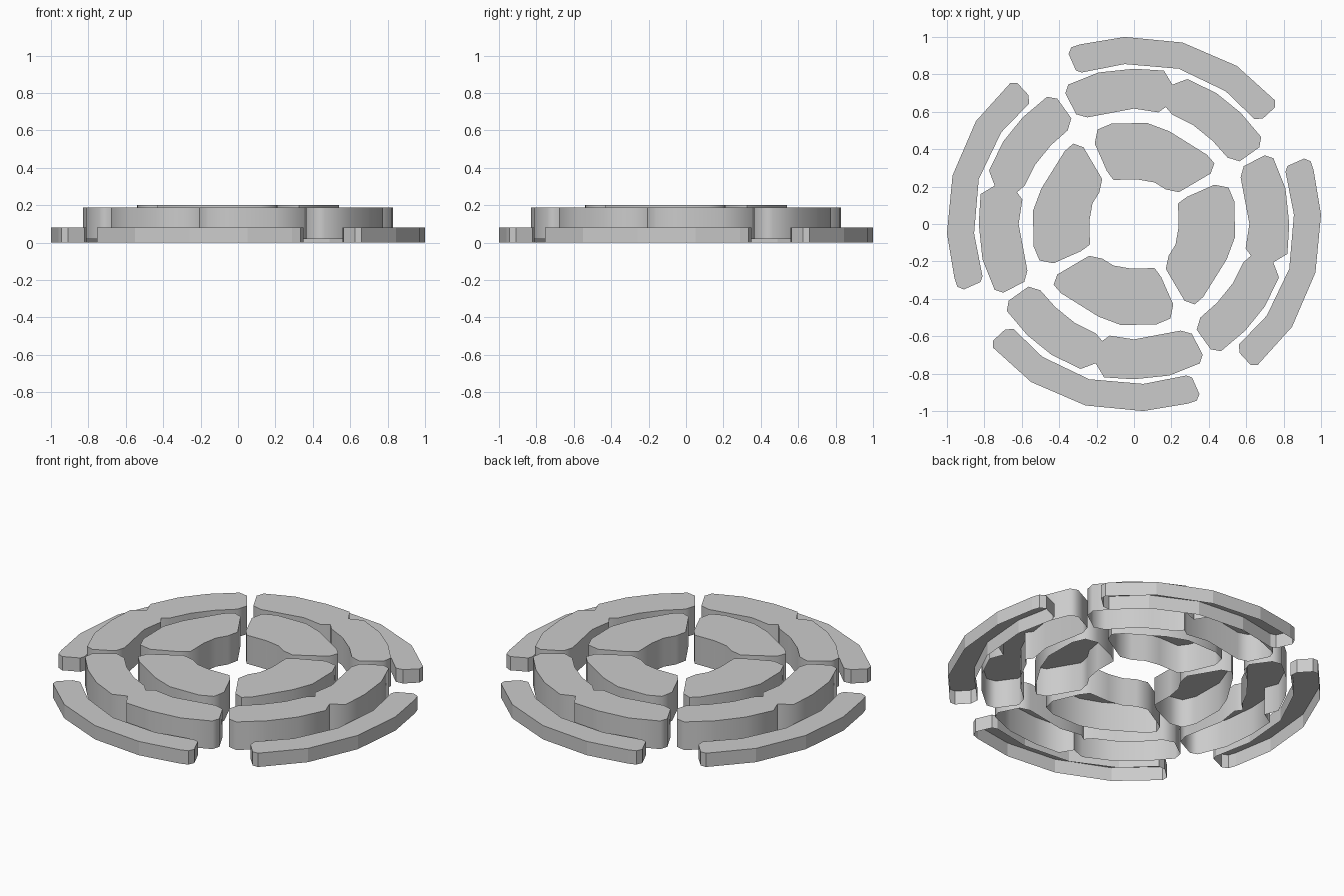
import bpy, bmesh, math

cube = bpy.data.objects.get("Cube")
if cube:
    bpy.data.objects.remove(cube)

# Single grey material
grey = bpy.data.materials.new("plain grey")
grey.use_nodes = True
colour = (0.6, 0.6, 0.6, 1)
grey.diffuse_color = colour
grey.node_tree.nodes["Principled BSDF"].inputs["Base Color"].default_value = colour

# Outlines of the back segment of each ring, clockwise from its left end (x, y)
OUTER = [(-.35, .91), (-.335, .945), (-.29, .96), (-.05, 1.0), (.26, .97), (.55, .845),
         (.755, .66), (.755, .625), (.69, .565), (.645, .56), (.49, .71), (.24, .83),
         (-.05, .855), (-.28, .81), (-.31, .82)]
MIDDLE = [(-.367, .70), (-.352, .745), (-.19, .81), (0, .83), (.16, .82), (.205, .745),
          (.285, .775), (.44, .70), (.57, .595), (.68, .465), (.67, .41), (.565, .335),
          (.50, .355), (.42, .445), (.315, .53), (.205, .585), (.17, .625), (.13, .597),
          (0, .617), (-.25, .57), (-.31, .587)]
INNER = [(-.21, .43), (-.195, .505), (-.12, .537), (.07, .54), (.19, .495), (.39, .37),
         (.43, .325), (.41, .27), (.24, .17), (.17, .185), (.11, .222), (.02, .238),
         (-.11, .236), (-.145, .283)]


def segment(name, outline, z0, z1, turn, smooth):
    """Upright shell from an outline, open underneath, turned about the centre."""
    bm = bmesh.new()
    c, s = math.cos(turn), math.sin(turn)
    rims = [[bm.verts.new((x * c - y * s, x * s + y * c, z)) for x, y in outline]
            for z in (z0, z1)]
    low, high = rims
    # Top is clockwise in the list, so reverse it to face up
    bm.faces.new(high[::-1])
    for i in range(len(outline)):
        j = (i + 1) % len(outline)
        bm.faces.new((low[j], low[i], high[i], high[j]))
    mesh = bpy.data.meshes.new(name)
    bm.to_mesh(mesh)
    bm.free()
    mesh.materials.append(grey)
    obj = bpy.data.objects.new(name, mesh)
    bpy.context.collection.objects.link(obj)
    if smooth:
        bpy.ops.object.select_all(action='DESELECT')
        obj.select_set(True)
        bpy.context.view_layer.objects.active = obj
        bpy.ops.object.shade_smooth_by_angle(angle=math.radians(60))


# Four quarter turns of each ring segment
for i, side in enumerate(("back", "right", "front", "left")):
    turn = i * math.pi / 2
    segment("outer_segment_" + side, OUTER, 0, 0.082, turn, False)
    segment("middle_segment_" + side, MIDDLE, 0.02, 0.187, turn, True)
    segment("inner_segment_" + side, INNER, 0.03, 0.2, turn, True)
